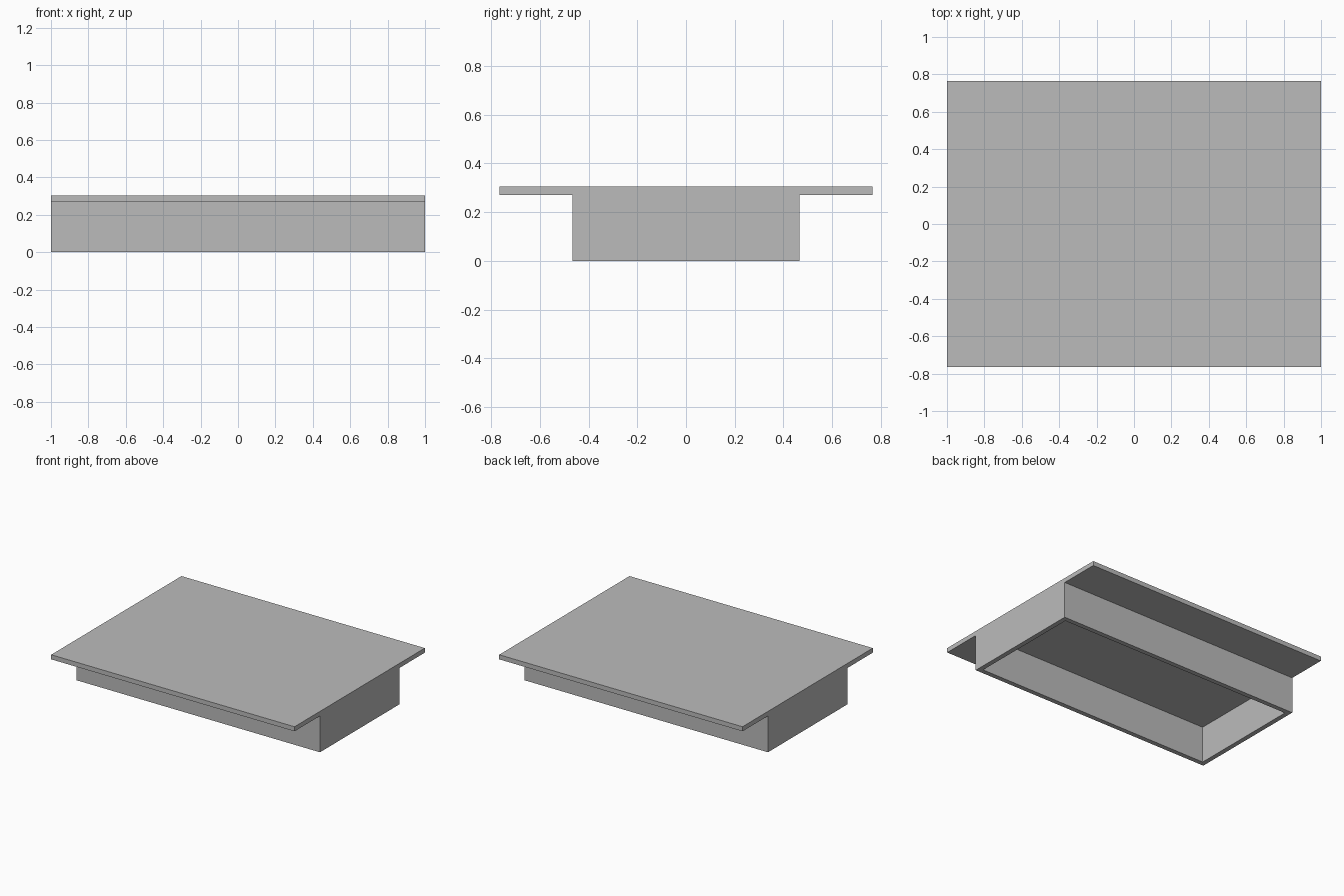
import bpy
import bmesh

if "Cube" in bpy.data.objects:
    bpy.data.objects.remove(bpy.data.objects["Cube"], do_unlink=True)

HALF_LENGTH = 1.0
SLAB_HALF_WIDTH = 0.765
BOX_HALF_WIDTH = 0.466
UNDERSIDE = 0.27
TOP = 0.304
WALL = 0.035

# Plain grey material
grey = bpy.data.materials.new("plain_grey")
grey.use_nodes = True
colour = (0.5, 0.5, 0.5, 1)
grey.diffuse_color = colour
grey.node_tree.nodes["Principled BSDF"].inputs["Base Color"].default_value = colour

# T-shaped section: wide slab over a narrower box
half = [(BOX_HALF_WIDTH, 0), (BOX_HALF_WIDTH, UNDERSIDE),
        (SLAB_HALF_WIDTH, UNDERSIDE), (SLAB_HALF_WIDTH, TOP)]
section = half + [(-y, z) for y, z in reversed(half)]

bm = bmesh.new()
end = bm.faces.new([bm.verts.new((-HALF_LENGTH, y, z)) for y, z in section])
swept = bmesh.ops.extrude_face_region(bm, geom=[end], use_keep_orig=True)
moved = [v for v in swept["geom"] if isinstance(v, bmesh.types.BMVert)]
bmesh.ops.translate(bm, verts=moved, vec=(2 * HALF_LENGTH, 0, 0))
bmesh.ops.recalc_face_normals(bm, faces=bm.faces)

# Hollow out the box from below, leaving a thin rim
base = next(f for f in bm.faces if all(v.co.z < 0.001 for v in f.verts))
bmesh.ops.inset_region(bm, faces=[base], thickness=WALL, use_even_offset=True)
pocket = bmesh.ops.extrude_face_region(bm, geom=[base])
ceiling = [v for v in pocket["geom"] if isinstance(v, bmesh.types.BMVert)]
bmesh.ops.translate(bm, verts=ceiling, vec=(0, 0, UNDERSIDE))
if base.is_valid:
    bmesh.ops.delete(bm, geom=[base], context="FACES_ONLY")
bmesh.ops.recalc_face_normals(bm, faces=bm.faces)

mesh = bpy.data.meshes.new("hollow_platform")
bm.to_mesh(mesh)
bm.free()
mesh.materials.append(grey)
platform = bpy.data.objects.new("hollow_platform", mesh)
bpy.context.collection.objects.link(platform)
